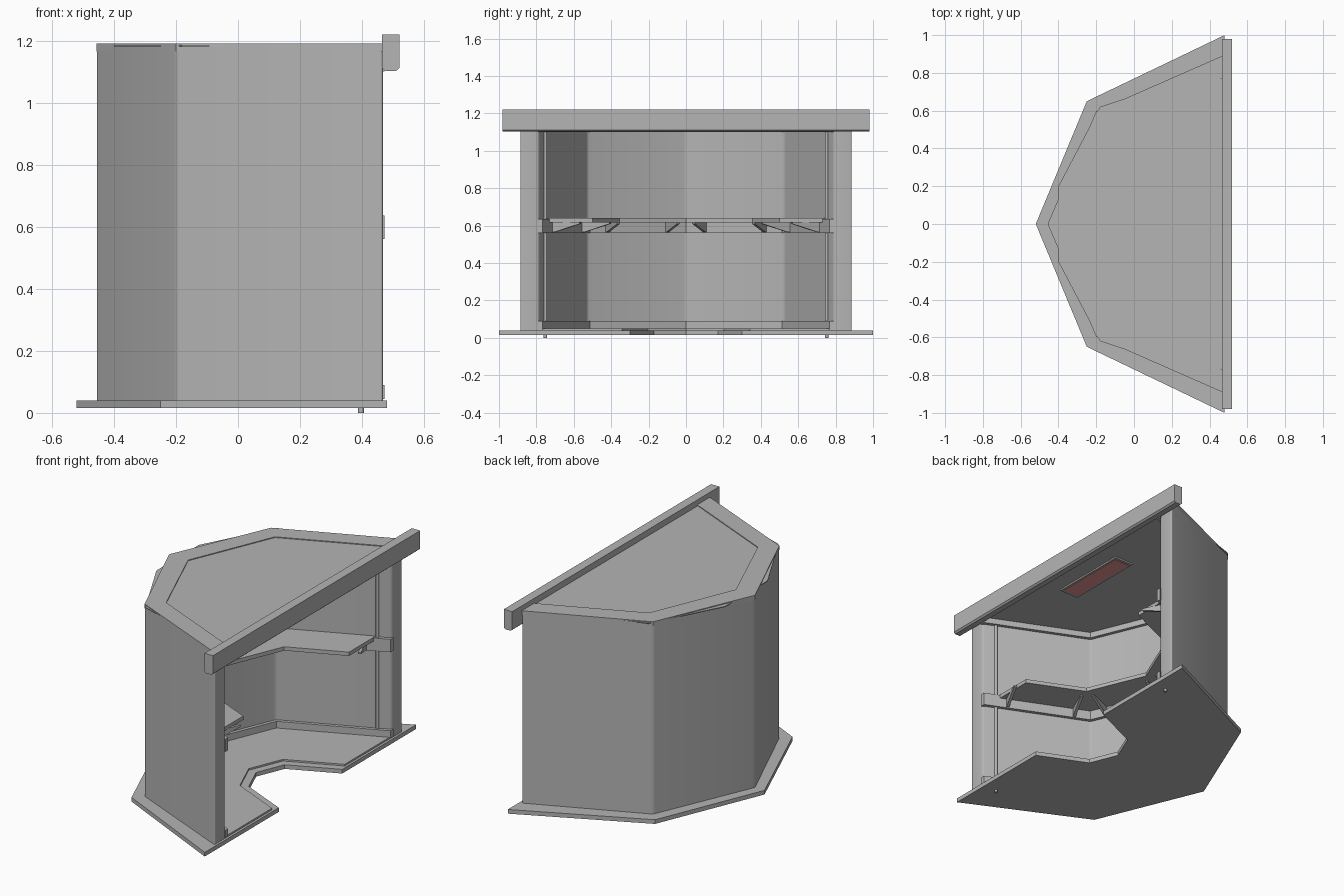
import bpy, bmesh, math
from mathutils import Vector

if "Cube" in bpy.data.objects:
    bpy.data.objects.remove(bpy.data.objects["Cube"])

grey = bpy.data.materials.new("grey")
grey.diffuse_color = (0.46, 0.46, 0.46, 1)
grey.use_nodes = True
grey.node_tree.nodes["Principled BSDF"].inputs["Base Color"].default_value = grey.diffuse_color
red = bpy.data.materials.new("lamp_red")
red.diffuse_color = (0.8, 0.3, 0.3, 1)
red.use_nodes = True
red.node_tree.nodes["Principled BSDF"].inputs["Base Color"].default_value = red.diffuse_color


def finish(name, bm, mat):
    bmesh.ops.recalc_face_normals(bm, faces=bm.faces)
    me = bpy.data.meshes.new(name)
    bm.to_mesh(me)
    bm.free()
    me.materials.append(mat)
    ob = bpy.data.objects.new(name, me)
    bpy.context.collection.objects.link(ob)
    return ob


def extrude(name, pts, vec, mat=grey, soft=0):
    """Polygon of 3D points extruded along vec; soft rounds the side edges."""
    bm = bmesh.new()
    face = bm.faces.new([bm.verts.new(p) for p in pts])
    ext = bmesh.ops.extrude_face_region(bm, geom=[face])
    verts = [g for g in ext["geom"] if isinstance(g, bmesh.types.BMVert)]
    bmesh.ops.translate(bm, verts=verts, vec=vec)
    if soft:
        v = Vector(vec).normalized()
        edges = [e for e in bm.edges
                 if abs((e.verts[1].co - e.verts[0].co).normalized().dot(v)) > 0.99]
        bmesh.ops.bevel(bm, geom=edges, offset=soft, segments=4, profile=0.5,
                        affect='EDGES')
    ob = finish(name, bm, mat)
    if soft:
        smooth(ob)
    return ob


def smooth(ob):
    bpy.ops.object.select_all(action='DESELECT')
    ob.select_set(True)
    bpy.context.view_layer.objects.active = ob
    bpy.ops.object.shade_smooth_by_angle(angle=math.radians(35))


def slab(name, pts, z0, z1, mat=grey, soft=0):
    return extrude(name, [(x, y, z0) for x, y in pts], (0, 0, z1 - z0), mat, soft)


def full(half):
    """Mirror a half line (apex, corner, front end) across y = 0."""
    return [(x, -y) for x, y in reversed(half[1:])] + list(half)


def band(name, outer, inner, z0, z1, soft=0):
    return slab(name, full(outer) + full(inner)[::-1], z0, z1, soft=soft)


def offset(half, d, x_end):
    """Move a half line inward by d, ending at x_end."""
    a, c, e = [Vector(p) for p in half]
    t1, t2 = (c - a).normalized(), (e - c).normalized()
    a2 = a + Vector((t1.y, -t1.x)) * d
    c2 = c + Vector((t2.y, -t2.x)) * d
    apex = a2 - t1 * (a2.y / t1.y)
    w = c2 - apex
    k = (w.x * t2.y - w.y * t2.x) / (t1.x * t2.y - t1.y * t2.x)
    corner = apex + t1 * k
    end = corner + t2 * ((x_end - corner.x) / t2.x)
    return [tuple(apex), tuple(corner), tuple(end)]


def box(name, loc, size, mat=grey):
    x, y, z = loc
    a, b, c = [s / 2 for s in size]
    return slab(name, [(x-a, y-b), (x+a, y-b), (x+a, y+b), (x-a, y+b)], z-c, z+c, mat)


# Plan lines
base_line = [(-0.52, 0), (-0.25, 0.65), (0.48, 1.0)]
notch = [(0.12, 0), (0.19, 0.17), (0.48, 0.30)]
wall_out = [(-0.457, 0), (-0.2, 0.597), (0.467, 0.89)]
wall_in = [(-0.34, 0), (-0.12, 0.528), (0.467, 0.788)]
rim_in = [(-0.33, 0), (-0.115, 0.515), (0.467, 0.772)]

# Base and raised floor
band("base", base_line, notch, 0.015, 0.04)
band("floor_plate", offset(wall_in, -0.01, 0.466), offset(notch, -0.045, 0.466), 0.035, 0.05)

# Walls with softened vertical edges, and top rim
band("wall", wall_out, wall_in, 0.04, 1.185, soft=0.012)
band("roof_rim", wall_out, rim_in, 1.165, 1.191)

# Roof plate, whose corners poke slightly out of the walls, and the ceiling
plate = [(-0.4, 0.2), (-0.18, 0.62), (-0.06, 0.66), (0.46, 0.82)]
slab("roof_plate", [(x, -y) for x, y in reversed(plate)] + plate, 1.181, 1.186)
slab("ceiling", full(offset(wall_in, -0.01, 0.466)), 1.135, 1.183)

# Trim bands along the inner wall
for name, z0, z1 in (("baseboard", 0.045, 0.09), ("shelf_trim", 0.56, 0.637),
                     ("cornice", 1.1, 1.14)):
    band(name, offset(wall_in, -0.004, 0.472), offset(wall_in, 0.02, 0.472), z0, z1)

# Shelf
band("shelf", offset(wall_in, -0.005, 0.385), offset(wall_in, 0.23, 0.385), 0.617, 0.64)

# Triangular shelf brackets, perpendicular to the wall
count = 0
for seg, y in ((0, 0.11), (0, 0.43), (1, 0.57), (1, 0.73)):
    p, q = Vector(wall_in[seg]), Vector(wall_in[seg + 1])
    foot = p + (q - p) * ((y - p.y) / (q.y - p.y))
    t = (q - p).normalized()
    n = Vector((t.y, -t.x))
    for side in (1, -1):
        count += 1
        tri = []
        for s, z in ((0, 0.565), (0.03, 0.565), (0.18, 0.61), (0.18, 0.62), (0, 0.62)):
            v = foot + n * s - t * 0.008
            tri.append((v.x, v.y * side, z))
        extrude(f"shelf_bracket_{count}", tri, (t.x * 0.016, t.y * 0.016 * side, 0))

# Poles
for side, label in ((1, "back"), (-1, "front")):
    bpy.ops.mesh.primitive_cylinder_add(vertices=20, radius=0.0095, depth=1.14,
                                        location=(0.397, 0.752 * side, 0.57))
    pole = bpy.context.object
    pole.name = f"{label}_pole"
    pole.data.materials.append(grey)
    smooth(pole)

# Fascia beam with chamfered lower corners
prof = [(0.465, 1.112), (0.475, 1.103), (0.51, 1.103), (0.52, 1.112),
        (0.52, 1.22), (0.465, 1.22)]
extrude("fascia", [(x, -0.98, z) for x, z in prof], (0, 1.96, 0))

# Ceiling lamp
box("lamp_frame", (0.28, 0, 1.132), (0.125, 0.49, 0.012))
box("lamp_panel", (0.28, 0, 1.126), (0.105, 0.46, 0.004), red)
